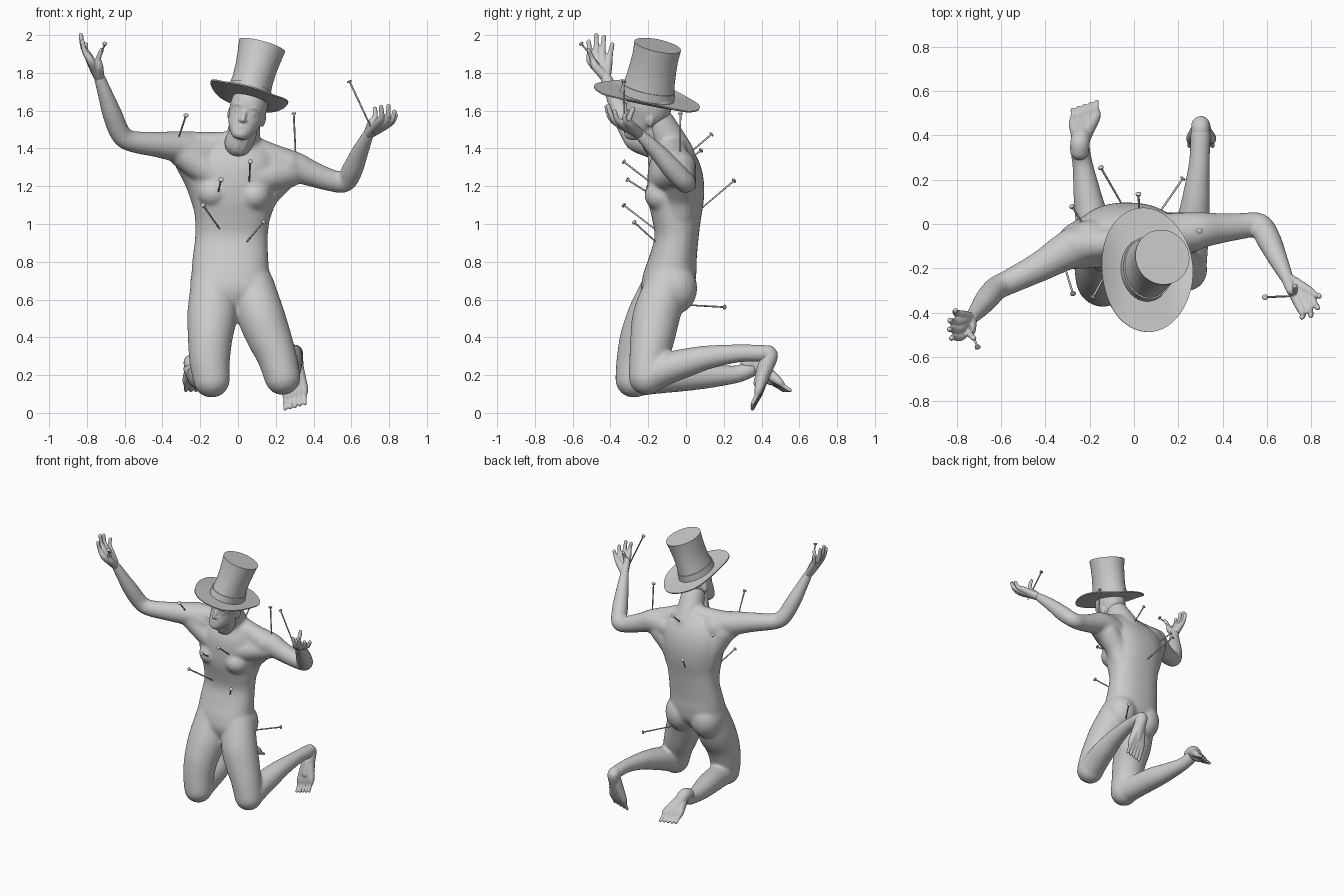
import bpy, bmesh, math
from mathutils import Vector, Matrix

UP = Vector((0, 0, 1))


def skin(bm, rings):
    vs = [[bm.verts.new(p) for p in r] for r in rings]
    n = len(vs[0])
    for a, b in zip(vs, vs[1:]):
        for i in range(n):
            bm.faces.new((a[i], a[(i + 1) % n], b[(i + 1) % n], b[i]))
    bm.faces.new(vs[0][::-1])
    bm.faces.new(vs[-1])


def spline(pts, steps):
    pts = [Vector(p) for p in pts]
    out = []
    for i in range(len(pts) - 1):
        a, b, c, d = pts[max(i - 1, 0)], pts[i], pts[i + 1], pts[min(i + 2, len(pts) - 1)]
        for s in range(steps):
            t = s / steps
            out.append(0.5 * (2 * b + (c - a) * t + (2 * a - 5 * b + 4 * c - d) * t * t
                              + (3 * b - a - 3 * c + d) * t ** 3))
    return out + [pts[-1]]


def tube(bm, pts, n=20, steps=6):
    """Round-ended limb through points (x, y, z, radius)."""
    s = [(p.xyz, p[3]) for p in spline(pts, steps)]
    t0, t1 = (s[1][0] - s[0][0]).normalized(), (s[-1][0] - s[-2][0]).normalized()
    arc = [math.radians(a) for a in (20, 40, 60, 80)]
    (p0, r0), (p1, r1) = s[0], s[-1]
    s = ([(p0 - t0 * r0 * math.sin(a), r0 * math.cos(a)) for a in arc[::-1]] + s
         + [(p1 + t1 * r1 * math.sin(a), r1 * math.cos(a)) for a in arc])
    q, old, rings = UP.rotation_difference(t0), t0, []
    for i, (p, r) in enumerate(s):
        t = (s[min(i + 1, len(s) - 1)][0] - s[max(i - 1, 0)][0]).normalized()
        q, old = old.rotation_difference(t) @ q, t
        rings.append([p + q @ Vector((r * math.cos(k * math.tau / n), r * math.sin(k * math.tau / n), 0))
                      for k in range(n)])
    skin(bm, rings)


def loft(bm, rows, mat=Matrix(), n=48, power=2.0, steps=1, curl=0):
    """Stack of oval sections (z, cx, cy, rx, ry)."""
    rings = []
    for z, cx, cy, rx, ry in spline(rows, steps):
        ring = []
        for k in range(n):
            c, s = math.cos(k * math.tau / n), math.sin(k * math.tau / n)
            x = math.copysign(abs(c) ** (2 / power), c) * rx
            y = math.copysign(abs(s) ** (2 / power), s) * ry
            ring.append(mat @ Vector((cx + x, cy + y, z + curl * max(abs(x) - 0.11, 0) ** 2)))
        rings.append(ring)
    skin(bm, rings)


def ball(bm, c, r, mat=Matrix()):
    bmesh.ops.create_uvsphere(bm, u_segments=24, v_segments=16, radius=1,
                              matrix=mat @ Matrix.Translation(c) @ Matrix.Diagonal((*r, 1)))


def digits(bm, root, root_r, pairs, kr, r, bend):
    """Palm or sole fanning out from a root into digits."""
    for k, t in pairs:
        k, t = Vector(k), Vector(t)
        mid = (k + t) / 2 + Vector(bend)
        tube(bm, [(*root, root_r), (*((Vector(root) + k) / 2), (root_r + kr) / 2 + .001),
                  (*k, kr), (*mid, r), (*t, r * 0.85)], 12, 5)


def finish(bm, name, angle=40, voxel=0, smooth=0):
    bmesh.ops.recalc_face_normals(bm, faces=bm.faces)
    me = bpy.data.meshes.new(name)
    bm.to_mesh(me)
    bm.free()
    me.shade_smooth()
    me.set_sharp_from_angle(angle=math.radians(angle))
    ob = bpy.data.objects.new(name, me)
    bpy.context.collection.objects.link(ob)
    if voxel:  # blend overlapping parts into one soft skin
        m = ob.modifiers.new("blend", 'REMESH')
        m.mode, m.voxel_size, m.use_smooth_shade = 'VOXEL', voxel, True
        m = ob.modifiers.new("soften", 'SMOOTH')
        m.factor, m.iterations = 0.5, smooth


# Torso
b = bmesh.new()
loft(b, [(0.57, -.02, -.12, .13, .09), (0.65, -.03, -.1, .218, .138), (0.74, -.04, -.085, .206, .14),
         (0.82, -.04, -.07, .2, .127), (0.93, -.035, -.05, .192, .117), (1.02, -.03, -.05, .197, .128),
         (1.12, -.03, -.053, .21, .147), (1.22, -.03, -.055, .23, .15), (1.31, -.03, -.06, .235, .137),
         (1.38, -.03, -.065, .22, .107), (1.43, -.02, -.075, .165, .077), (1.46, .0, -.08, .085, .055)],
     power=2.3, steps=4)
for x, z in ((-.13, 1.165), (.085, 1.15)):
    ball(b, (x, -.12, z), (.09, .1, .085))
for x in (-.135, .075):
    ball(b, (x, -.065, .66), (.115, .125, .14))
tube(b, [(.02, -.05, 1.36, .1), (.025, -.09, 1.44, .092), (.038, -.145, 1.54, .082)])
# Shoulders, chest muscle and back muscle
for side in ([(-.03, -.08, 1.42, .07), (-.16, -.09, 1.42, .068), (-.28, -.1, 1.41, .083)],
             [(.06, -.07, 1.4, .075), (.16, -.06, 1.36, .073), (.26, -.04, 1.31, .088)],
             [(-.1, -.115, 1.25, .08), (-.19, -.12, 1.3, .08), (-.29, -.125, 1.375, .08)],
             [(.06, -.115, 1.24, .08), (.15, -.095, 1.25, .08), (.27, -.04, 1.275, .082)],
             [(-.165, -.03, 1.1, .075), (-.2, -.04, 1.22, .08), (-.26, -.08, 1.35, .085)],
             [(.1, -.03, 1.05, .075), (.135, -.03, 1.15, .08), (.22, -.03, 1.25, .085)]):
    tube(b, side)

# Arms
tube(b, [(-.2, -.08, 1.37, .1), (-.3, -.12, 1.405, .087), (-.42, -.19, 1.42, .069), (-.56, -.26, 1.437, .057),
         (-.62, -.29, 1.475, .055), (-.665, -.34, 1.58, .053), (-.7, -.385, 1.68, .042), (-.735, -.425, 1.78, .031)])
tube(b, [(.16, -.05, 1.29, .1), (.28, -.03, 1.305, .085), (.38, -.02, 1.27, .07), (.48, -.01, 1.235, .06),
         (.565, -.005, 1.222, .055), (.607, -.07, 1.29, .056), (.645, -.15, 1.38, .046), (.69, -.245, 1.475, .031)])

# Legs
tube(b, [(-.13, -.11, .68, .12), (-.137, -.175, .52, .132), (-.147, -.23, .4, .119),
         (-.15, -.26, .28, .108), (-.14, -.277, .178, .098)], 28)
tube(b, [(.075, -.1, .68, .115), (.12, -.155, .52, .125), (.165, -.177, .4, .118),
         (.205, -.195, .3, .105), (.235, -.208, .19, .096)], 28)
tube(b, [(-.14, -.265, .18, .092), (-.16, -.14, .185, .083), (-.185, 0, .193, .078), (-.208, .12, .195, .065),
         (-.232, .27, .205, .047), (-.245, .345, .235, .046)], 24)
tube(b, [(.235, -.2, .195, .092), (.25, -.1, .235, .085), (.265, 0, .265, .077), (.28, .12, .295, .063),
         (.295, .28, .315, .048), (.3, .41, .315, .046)], 24)
finish(b, "body", 180, .008, 22)

# Hands
b = bmesh.new()
digits(b, (-.735, -.425, 1.775), .027,
       [((-.78, -.505, 1.865), (-.823, -.515, 1.965)), ((-.79, -.474, 1.885), (-.832, -.475, 2.0)),
        ((-.79, -.443, 1.882), (-.83, -.435, 1.99)), ((-.782, -.41, 1.862), (-.805, -.39, 1.95)),
        ((-.735, -.48, 1.835), (-.722, -.515, 1.92))], .022, .0145, (-.01, 0, 0))
digits(b, (.69, -.245, 1.475), .027,
       [((.75, -.375, 1.545), (.757, -.42, 1.62)), ((.775, -.36, 1.535), (.797, -.412, 1.625)),
        ((.79, -.335, 1.53), (.828, -.378, 1.595)), ((.785, -.3, 1.525), (.835, -.325, 1.575)),
        ((.71, -.3, 1.54), (.725, -.28, 1.61))], .022, .0145, (.008, -.008, -.008))
finish(b, "hands", 180, .0045, 5)

# Feet
b = bmesh.new()
tube(b, [(-.245, .33, .26, .043), (-.243, .37, .265, .044), (-.235, .41, .22, .043), (-.23, .45, .18, .034)])
tube(b, [(.3, .4, .315, .042), (.3, .445, .31, .042), (.305, .42, .24, .043), (.305, .393, .16, .036)])
digits(b, (-.24, .38, .25), .04,
       [((-.272 + .025 * i, .455 + .008 * i, .17), (-.276 + .027 * i, .515 + .009 * i, .12)) for i in range(5)],
       .023, .0125, (0, 0, -.004))
digits(b, (.3, .43, .28), .04,
       [((.257 + .023 * i, .385, .105 + .005 * i), (.25 + .026 * i, .352, .022 + .007 * i)) for i in range(5)],
       .023, .0125, (0, .004, 0))
finish(b, "feet", 180, .0045, 5)

# Head and face
b = bmesh.new()
H = Matrix.Translation((.045, -.2, 1.575)) @ UP.rotation_difference(Vector((.25, .06, .97))).to_matrix().to_4x4()
H = H @ Matrix.Rotation(math.radians(-6), 4, 'Z')
loft(b, [(-.135, 0, -.075, .03, .03), (-.115, 0, -.062, .05, .058), (-.065, 0, -.032, .078, .085),
         (0, 0, -.003, .094, .11), (.06, 0, .002, .098, .122), (.11, 0, .008, .085, .11), (.145, 0, .01, .045, .06)],
     H, 32, 2.1, 5)


def face(pts, r):
    tube(b, [(*(H @ Vector(p)), q) for p, q in zip(pts, r)], 12, 5)


face([(0, 0, -.03), (0, .03, -.1), (-.01, .05, -.15)], (.075, .075, .075))
face([(0, -.102, .03), (0, -.118, -.005), (0, -.126, -.035)], (.009, .012, .015))
face([(-.026, -.103, -.075), (0, -.112, -.072), (.026, -.103, -.075)], (.006, .01, .006))
face([(-.022, -.1, -.09), (0, -.107, -.09), (.022, -.1, -.09)], (.006, .01, .006))
for s in (-1, 1):
    face([(s * .012, -.109, .034), (s * .04, -.104, .042), (s * .07, -.08, .034)], (.008, .011, .009))
    ball(b, (s * .038, -.092, .01), (.02, .015, .012), H)
    ball(b, (s * .014, -.115, -.037), (.01, .011, .01), H)
    ball(b, (s * .092, .02, -.005), (.012, .022, .034), H)
finish(b, "head", 180, .005, 8)

# Tall hat with oval brim and band
T = Matrix.Translation((.053, -.207, 1.672)) @ UP.rotation_difference(Vector((.26, .2, .945))).to_matrix().to_4x4()
b = bmesh.new()
loft(b, [(z, 0, 0, rx, ry) for z, rx, ry in
         ((-.008, .105, .135), (-.008, .16, .21), (-.004, .212, .285), (.003, .213, .286), (.003, .16, .21),
          (.004, .117, .146), (.05, .117, .143), (.05, .111, .137), (.1, .108, .13), (.16, .11, .125),
          (.23, .118, .122), (.288, .126, .126))], T, 64, curl=2.5)
finish(b, "top_hat")

# Nails: head position, point where it enters the body
nails = [((-.275, -.315, 1.575), (-.31, -.2, 1.47)), ((.295, -.03, 1.585), (.305, -.03, 1.37)),
         ((.59, -.33, 1.755), (.71, -.325, 1.5)), ((-.705, -.555, 1.955), (-.75, -.44, 1.82)),
         ((.065, -.33, 1.33), (.06, -.2, 1.23)), ((-.09, -.31, 1.235), (-.105, -.2, 1.165)),
         ((-.185, -.33, 1.1), (-.105, -.18, .985)), ((.135, -.275, 1.01), (.05, -.165, .91)),
         ((.02, .135, 1.475), (.025, .03, 1.385)), ((-.28, .08, 1.39), (-.23, .0, 1.33)),
         ((-.15, .255, 1.23), (-.055, .09, 1.09)), ((.22, .205, .56), (.1, .03, .57))]
for i, (head, tip) in enumerate(nails):
    head, tip = Vector(head), Vector(tip)
    L = (head - tip).length
    M = Matrix.Translation(tip) @ UP.rotation_difference(head - tip).to_matrix().to_4x4()
    b = bmesh.new()
    loft(b, [(z, 0, 0, r, r) for z, r in
             ((-.03, .001), (-.005, .004), (L - .006, .005), (L - .005, .012), (L + .002, .013), (L + .005, .009))],
         M, 16)
    finish(b, "nail_%d" % (i + 1))
